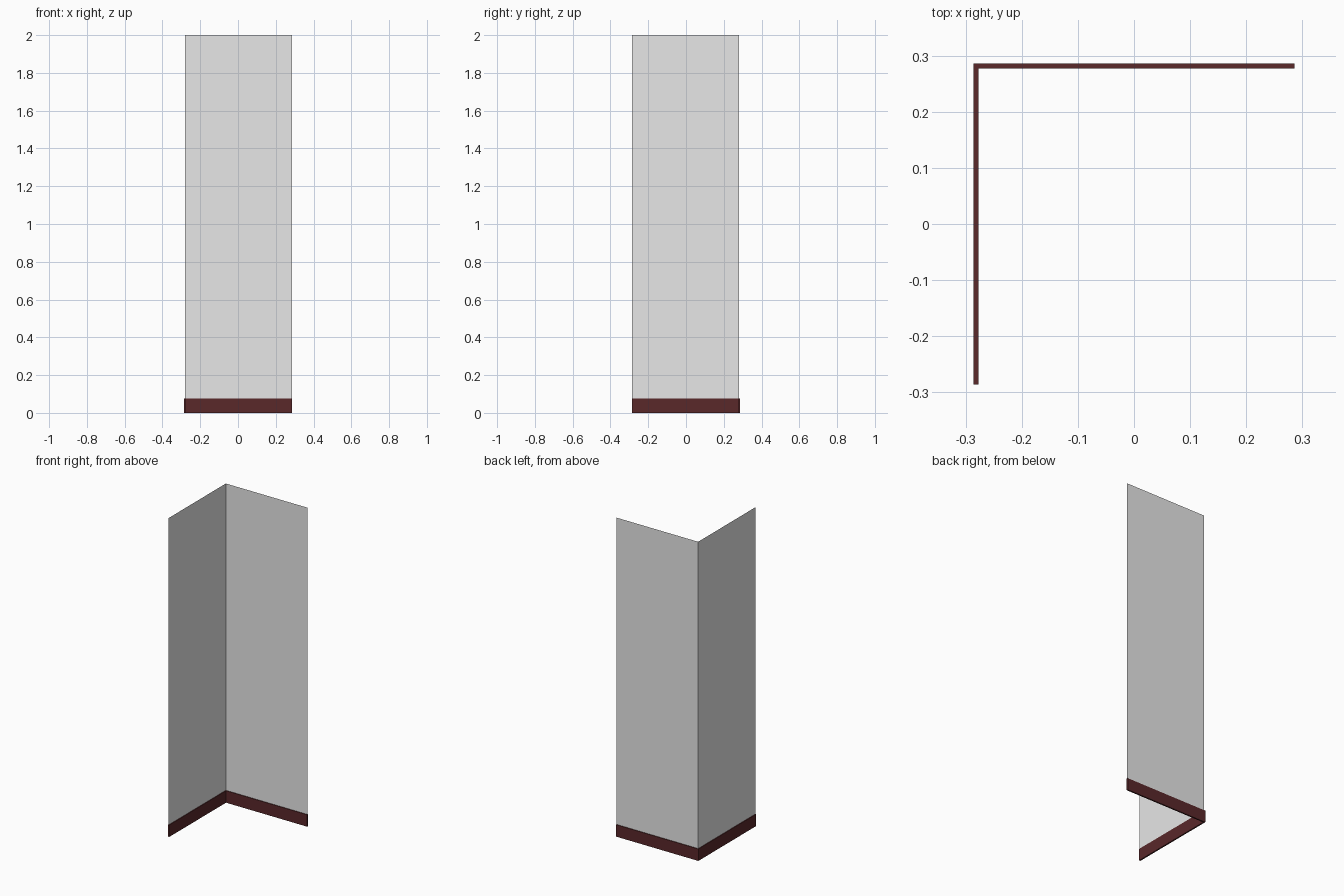
import bpy
import bmesh

if "Cube" in bpy.data.objects:
    bpy.data.objects.remove(bpy.data.objects["Cube"], do_unlink=True)

HALF = 0.286        # half of the footprint
THICK = 0.009       # skirting thickness
SKIRT_H = 0.075
WALL_H = 2.0


def material(name, rgb):
    mat = bpy.data.materials.new(name)
    mat.use_nodes = True
    color = (*rgb, 1.0)
    mat.diffuse_color = color
    mat.node_tree.nodes["Principled BSDF"].inputs["Base Color"].default_value = color
    return mat


def corner(offset):
    """Plan of the L-shaped corner, set in from the outer faces by offset."""
    c = HALF - offset
    return [(-c, -HALF), (-c, c), (HALF, c)]


def extrude_path(name, path, z0, z1, mat, closed=False):
    """Raise a plan outline into upright faces, capped when closed."""
    bm = bmesh.new()
    low = [bm.verts.new((x, y, z0)) for x, y in path]
    high = [bm.verts.new((x, y, z1)) for x, y in path]
    n = len(path)
    for i in range(n if closed else n - 1):
        j = (i + 1) % n
        bm.faces.new((low[i], low[j], high[j], high[i]))
    if closed:
        bm.faces.new(low)
        bm.faces.new(high)
        bmesh.ops.recalc_face_normals(bm, faces=bm.faces)
    mesh = bpy.data.meshes.new(name)
    bm.to_mesh(mesh)
    bm.free()
    mesh.materials.append(mat)
    obj = bpy.data.objects.new(name, mesh)
    bpy.context.collection.objects.link(obj)
    return obj


wall_grey = material("wall_grey", (0.8, 0.8, 0.8))
dark_wood = material("dark_red_wood", (0.1, 0.021, 0.023))

# Thin wall sheets meeting at the corner, standing on the middle of the skirting
extrude_path("corner_walls", corner(THICK / 2), SKIRT_H, WALL_H, wall_grey)

# Skirting board wrapping both walls
outline = corner(0) + corner(THICK)[::-1]
extrude_path("skirting_board", outline, 0, SKIRT_H, dark_wood, closed=True)
